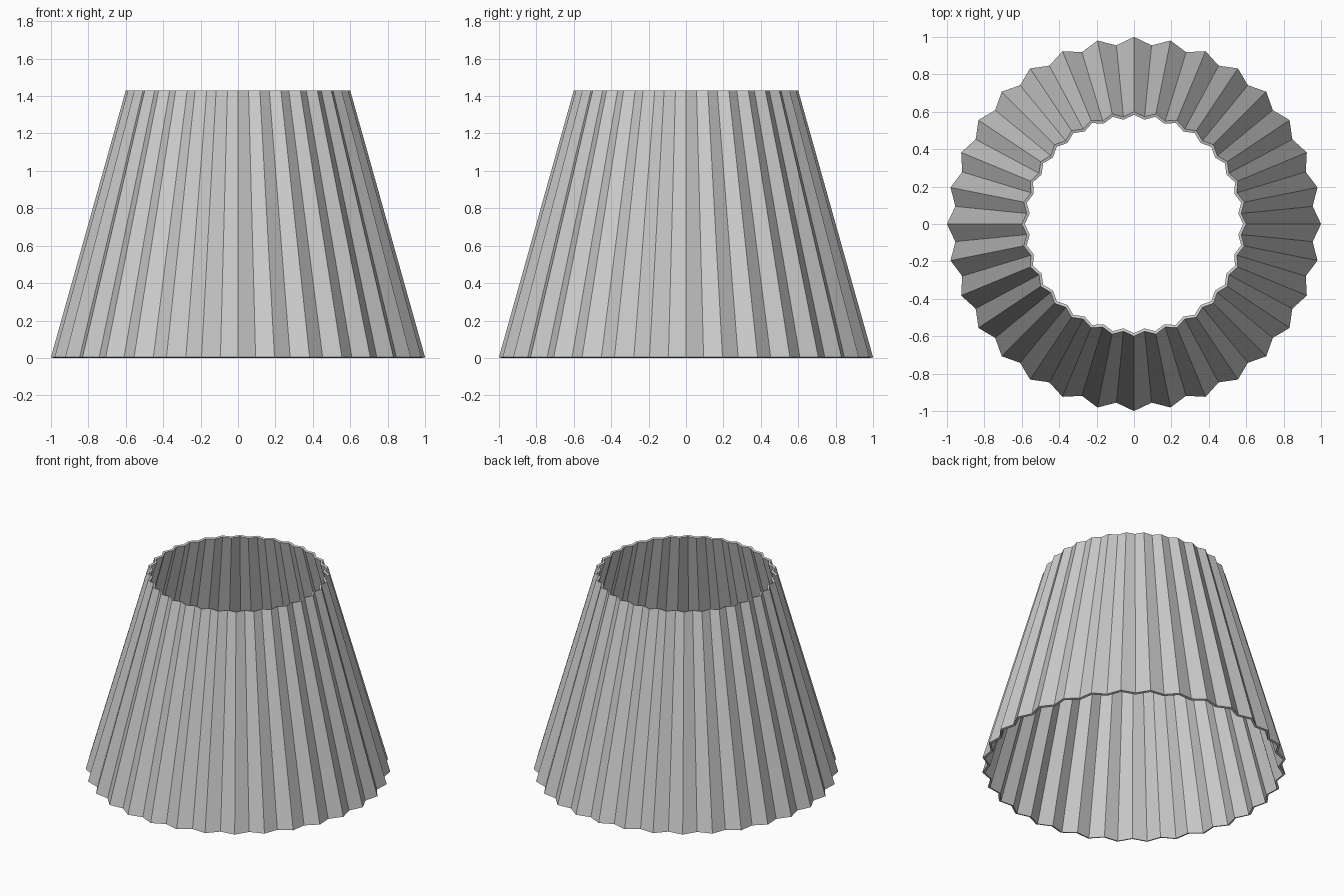
import bpy, bmesh
from math import sin, cos, pi

if "Cube" in bpy.data.objects:
    bpy.data.objects.remove(bpy.data.objects["Cube"])

PLEATS = 32
THICK = 0.015


def pleated_ring(bm, peak, valley, z):
    """Zigzag ring alternating between peak and valley radius."""
    ring = []
    for i in range(PLEATS * 2):
        a = pi * i / PLEATS
        r = valley if i % 2 else peak
        ring.append(bm.verts.new((r * cos(a), r * sin(a), z)))
    return ring


# Pleated tapered wall, open at both ends
bm = bmesh.new()
bottom = pleated_ring(bm, 1.0, 0.96, 0.004)
top = pleated_ring(bm, 0.60, 0.576, 1.43)
n = len(bottom)
for i in range(n):
    j = (i + 1) % n
    bm.faces.new((bottom[i], bottom[j], top[j], top[i]))
mesh = bpy.data.meshes.new("pleated_lampshade")
bm.to_mesh(mesh)
bm.free()
shade = bpy.data.objects.new("pleated_lampshade", mesh)
bpy.context.collection.objects.link(shade)

# Thin fabric thickness, grown inwards
solid = shade.modifiers.new("thickness", 'SOLIDIFY')
solid.thickness = THICK
solid.offset = -1
solid.use_even_offset = True
